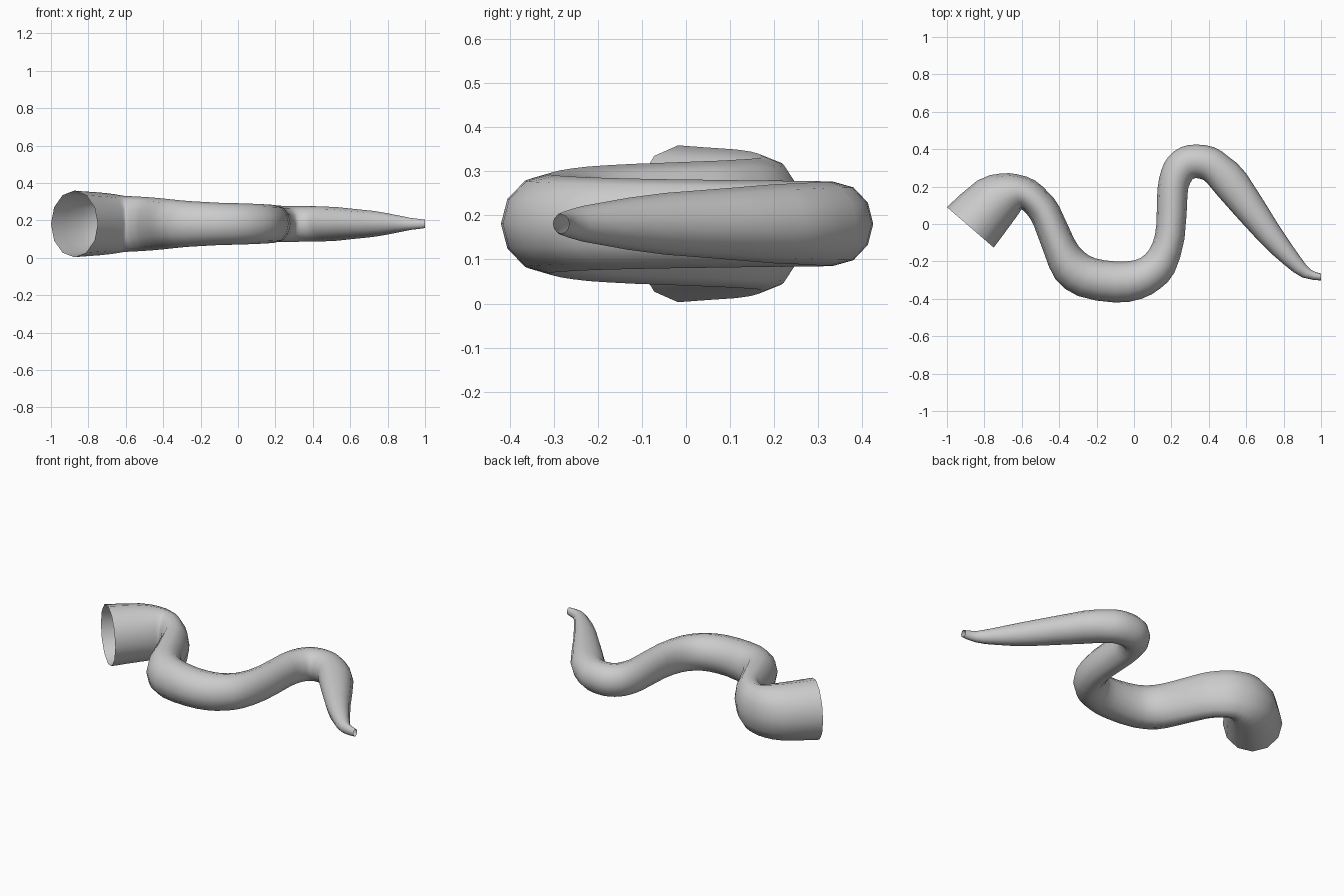
import bpy, bmesh, math
from mathutils import Vector

if "Cube" in bpy.data.objects:
    bpy.data.objects.remove(bpy.data.objects["Cube"])

SIDES, MID_Z, STEPS = 12, 0.181, 2

# Cross-sections along the tentacle: both edges seen from above (x1, y1, x2, y2)
SECTIONS = [
    (-1, .09, -.75, -.126), (-.837, .233, -.66, -.005), (-.714, .27, -.615, .057),
    (-.62, .265, -.6, .077), (-.53, .233, -.58, .06), (-.457, .168, -.56, .035),
    (-.40, .094, -.535, -.01), (-.32, -.08, -.48, -.158), (-.27, -.147, -.42, -.295),
    (-.206, -.184, -.3, -.385), (-.1, -.2, -.1, -.42), (0, -.195, .04, -.4),
    (.06, -.163, .14, -.345), (.1, -.1, .216, -.26), (.12, 0, .27, -.08),
    (.125, .184, .286, .158), (.147, .29, .295, .205), (.184, .36, .31, .235),
    (.25, .41, .32, .243), (.33, .425, .335, .245), (.43, .41, .36, .24),
    (.51, .356, .39, .22), (.6, .27, .457, .14), (.77, 0, .67, -.095),
    (.885, -.17, .80, -.215), (.944, -.243, .9, -.286), (1, -.265, 1, -.302),
]
# Half height by section index
HEIGHTS = [(0, .178), (3, .15), (6, .142), (8, .13), (10, .113), (15, .098),
           (21, .094), (22, .09), (23, .07), (24, .048), (25, .032), (26, .022)]


def half_height(t):
    for (a, ha), (b, hb) in zip(HEIGHTS, HEIGHTS[1:]):
        if t <= b:
            return ha + (hb - ha) * (t - a) / (b - a)
    return HEIGHTS[-1][1]


def spline(pts, t):
    """Catmull-Rom through the sections."""
    i = min(int(t), len(pts) - 2)
    u = t - i
    p0, p1, p2, p3 = (pts[max(0, min(len(pts) - 1, i + k))] for k in (-1, 0, 1, 2))
    return 0.5 * (2 * p1 + (p2 - p0) * u + (2 * p0 - 5 * p1 + 4 * p2 - p3) * u * u
                  + (3 * p1 - p0 - 3 * p2 + p3) * u ** 3)


# Open-ended tapering tube
bm = bmesh.new()
pts = [Vector(s) for s in SECTIONS]
rings = []
for n in range((len(pts) - 1) * STEPS + 1):
    t = n / STEPS
    x1, y1, x2, y2 = spline(pts, t)
    a, b = Vector((x1, y1, MID_Z)), Vector((x2, y2, MID_Z))
    centre, half = (a + b) / 2, (a - b) / 2
    up = Vector((0, 0, half_height(t)))
    rings.append([bm.verts.new(centre + half * math.cos(w) + up * math.sin(w))
                  for w in (2 * math.pi * k / SIDES for k in range(SIDES))])
for r, s in zip(rings, rings[1:]):
    for k in range(SIDES):
        j = (k + 1) % SIDES
        bm.faces.new((r[k], r[j], s[j], s[k])).smooth = True
bmesh.ops.recalc_face_normals(bm, faces=bm.faces)
mesh = bpy.data.meshes.new("tentacle")
bm.to_mesh(mesh)
bm.free()
bpy.context.collection.objects.link(bpy.data.objects.new("tentacle", mesh))
